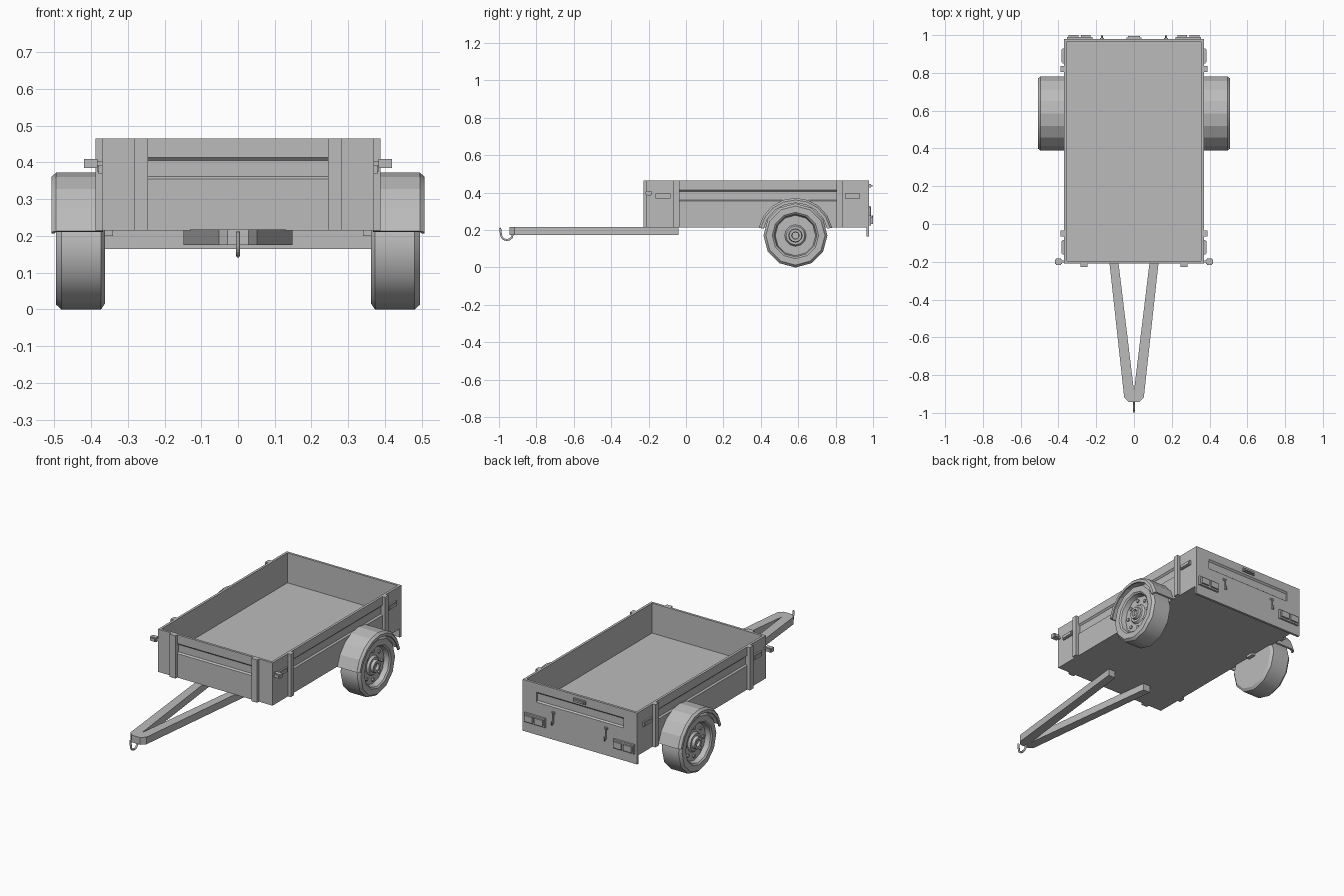
import bpy, bmesh, math
from mathutils import Vector

if "Cube" in bpy.data.objects:
    bpy.data.objects.remove(bpy.data.objects["Cube"])

grey = bpy.data.materials.new("plain_grey")
grey.use_nodes = True
grey.diffuse_color = (0.5, 0.5, 0.5, 1)
grey.node_tree.nodes["Principled BSDF"].inputs["Base Color"].default_value = (0.5, 0.5, 0.5, 1)

# Main dimensions
W, FRONT, BACK = 0.37, -0.21, 0.975
BOTTOM, TOP, FLOOR = 0.215, 0.465, 0.29
AXLE_Y, AXLE_Z = 0.585, 0.171


def finish(name, bm, smooth=None):
    bmesh.ops.recalc_face_normals(bm, faces=bm.faces)
    mesh = bpy.data.meshes.new(name)
    bm.to_mesh(mesh)
    bm.free()
    mesh.materials.append(grey)
    ob = bpy.data.objects.new(name, mesh)
    bpy.context.collection.objects.link(ob)
    if smooth:
        bpy.ops.object.select_all(action='DESELECT')
        ob.select_set(True)
        bpy.context.view_layer.objects.active = ob
        bpy.ops.object.shade_smooth_by_angle(angle=math.radians(smooth))
    return ob


def prism(bm, start, end):
    """Closed solid between two matching outlines."""
    a = [bm.verts.new(p) for p in start]
    b = [bm.verts.new(p) for p in end]
    n = len(a)
    bm.faces.new(a)
    bm.faces.new(b[::-1])
    for i in range(n):
        bm.faces.new((a[i], b[i], b[(i + 1) % n], a[(i + 1) % n]))


def box(bm, x, y, z):
    ring = [(x[0], y[0]), (x[1], y[0]), (x[1], y[1]), (x[0], y[1])]
    prism(bm, [(u, v, z[0]) for u, v in ring], [(u, v, z[1]) for u, v in ring])


def box_part(name, *boxes):
    bm = bmesh.new()
    for b in boxes:
        box(bm, *b)
    return finish(name, bm)


def span(side, a, b):
    """x range mirrored to one side."""
    return sorted((side * a, side * b))


def wall(name, place, lo, hi, groove_lo, groove_hi, bottom=BOTTOM, low=0.355, high=0.414):
    """Panel with a bevelled long groove; place maps (along, outward, z)."""
    bm = bmesh.new()
    t, d = -0.014, -0.009
    plain = [(t, bottom), (0, bottom), (0, TOP), (t, TOP)]
    grooved = [(t, bottom), (0, bottom), (0, low), (d, low + 0.007),
               (d, high - 0.009), (0, high), (0, TOP), (t, TOP)]
    for a, b, outline in ((lo, groove_lo, plain), (groove_lo, groove_hi, grooved), (groove_hi, hi, plain)):
        prism(bm, [place(a, o, z) for o, z in outline], [place(b, o, z) for o, z in outline])
    return finish(name, bm)


def lathe(name, profile, angles, side, closed, smooth):
    """Turn an (x, radius) profile about the axle."""
    bm = bmesh.new()
    rings = [[bm.verts.new((side * x, AXLE_Y + r * math.cos(a), AXLE_Z + r * math.sin(a)))
              for x, r in profile] for a in angles]
    count, n = len(rings), len(profile)
    for i in range(count if closed else count - 1):
        p, q = rings[i], rings[(i + 1) % count]
        for j in range(n - 1 if closed else n):
            k = (j + 1) % n
            bm.faces.new((p[j], p[k], q[k], q[j]))
    if closed:
        bmesh.ops.remove_doubles(bm, verts=bm.verts, dist=1e-5)
    else:
        bm.faces.new(rings[0])
        bm.faces.new(rings[-1])
    return finish(name, bm, smooth)


def rod(name, points, radius):
    """Round bent bar."""
    curve = bpy.data.curves.new(name, 'CURVE')
    curve.dimensions = '3D'
    curve.bevel_depth = radius
    curve.bevel_resolution = 1
    curve.use_fill_caps = True
    spline = curve.splines.new('POLY')
    spline.points.add(len(points) - 1)
    for p, co in zip(spline.points, points):
        p.co = (*co, 1)
    curve.materials.append(grey)
    ob = bpy.data.objects.new(name, curve)
    bpy.context.collection.objects.link(ob)


# Tub: floor and four grooved walls
box_part("floor", ((-W + 0.005, W - 0.005), (FRONT + 0.005, BACK - 0.005), (BOTTOM, FLOOR)))
wall("front_wall", lambda a, o, z: (a, FRONT - o, z), -W, W, -0.245, 0.245)
wall("tailgate", lambda a, o, z: (a, BACK + 0.004 + o, z), -W, W, -0.28, 0.28, 0.165)

# Ribs on the front wall
for side, label in ((1, "left"), (-1, "right")):
    box_part(label + "_front_rib", (span(side, 0.245, 0.283), (FRONT - 0.017, FRONT), (BOTTOM, TOP)))

    # Side walls with their posts
    wall(label + "_side_wall", lambda a, o, z: (side * (W + o), a, z), FRONT, BACK, -0.035, 0.805)
    box_part(label + "_side_posts", *[(span(side, W, 0.388), y, (BOTTOM, TOP))
                                      for y in ((-0.067, -0.035), (0.805, 0.837))])

    # Side reflectors: housing with a raised lens
    for end, y in (("front", -0.123), ("rear", 0.89)):
        box_part(f"{label}_{end}_reflector",
                 (span(side, W, 0.379), (y - 0.039, y + 0.039), (0.368, 0.395)),
                 (span(side, W, 0.383), (y - 0.033, y + 0.033), (0.374, 0.389)))

    # Marker lamp on the front corner
    box_part(label + "_marker_lamp",
             (span(side, W, 0.385), (-0.205, -0.192), (0.391, 0.404)),
             (span(side, 0.382, 0.419), (-0.212, -0.187), (0.385, 0.410)),
             (span(side, 0.387, 0.414), (-0.216, -0.183), (0.390, 0.405)))

    # Tail lamp: housing with two lenses
    box_part(label + "_tail_lamp",
             (span(side, 0.22, 0.355), (BACK, 0.990), (0.224, 0.278)),
             *[(span(side, a, a + 0.052), (BACK, 1.0), (0.233, 0.269)) for a in (0.229, 0.294)])

    # Latch hook on the tailgate
    rod(label + "_latch_hook", [(side * 0.17, 0.985, 0.325), (side * 0.17, 0.985, 0.265),
                                (side * 0.17, 0.995, 0.258), (side * 0.17, 0.995, 0.277)], 0.005)
    box_part(label + "_latch_plate", (span(side, 0.160, 0.180), (BACK, 0.985), (0.318, 0.330)))

    # Wheel: tyre, dished rim and hub
    tyre = [(0.362, 0), (0.362, 0.155), (0.373, 0.171), (0.481, 0.171), (0.495, 0.158),
            (0.495, 0.124), (0.488, 0.115), (0.460, 0.108), (0.460, 0.058), (0.472, 0.050),
            (0.472, 0.037), (0.489, 0.034), (0.489, 0.020), (0.474, 0.018), (0.474, 0)]
    lathe(label + "_wheel", tyre, [math.radians(30 * i) for i in range(12)], side, True, 35)

    # Wheel bolts
    bm = bmesh.new()
    for i in range(8):
        a = math.radians(45 * i)
        c = Vector((0, AXLE_Y + 0.083 * math.cos(a), AXLE_Z + 0.083 * math.sin(a)))
        ring = [c + 0.010 * Vector((0, math.cos(t), math.sin(t)))
                for t in (math.radians(60 * k) for k in range(6))]
        prism(bm, *[[v + Vector((side * x, 0, 0)) for v in ring] for x in (0.458, 0.468)])
    finish(label + "_wheel_bolts", bm)

    # Mudguard arch
    arch = [(W - 0.002, 0.201), (0.495, 0.201), (0.508, 0.190), (0.508, 0.174),
            (0.500, 0.174), (0.498, 0.184), (0.490, 0.191), (W - 0.002, 0.191)]
    lathe(label + "_mudguard", arch, [math.radians(12 + 156 / 8 * i) for i in range(9)],
          side, False, 15)

    # Axle stub between tub and wheel
    box_part(label + "_axle_stub", (span(side, 0.34, 0.40), (0.56, 0.61), (0.20, 0.235)))

    # Drawbar rail, angled to the tip
    rail = [(0.148, -0.04), (0.102, -0.04), (0, -0.885), (0, -0.943), (0.028, -0.943), (0.052, -0.918)]
    bm = bmesh.new()
    prism(bm, *[[(side * x, y, z) for x, y in rail] for z in (0.175, 0.217)])
    finish(label + "_drawbar_rail", bm)

# Handle on the tailgate
box_part("tailgate_handle",
         ((-0.04, 0.04), (BACK, 0.988), (0.427, 0.447)),
         ((-0.032, 0.032), (BACK, 0.996), (0.432, 0.442)))

# Tow hook at the drawbar tip
hook = [(0, -0.927, 0.20)]
for i in range(7):
    t = math.pi * i / 6
    hook.append((0, -0.958 + 0.031 * math.cos(t), 0.175 - 0.028 * math.sin(t)))
hook.append((0, -0.994, 0.212))
rod("tow_hook", hook, 0.006)
